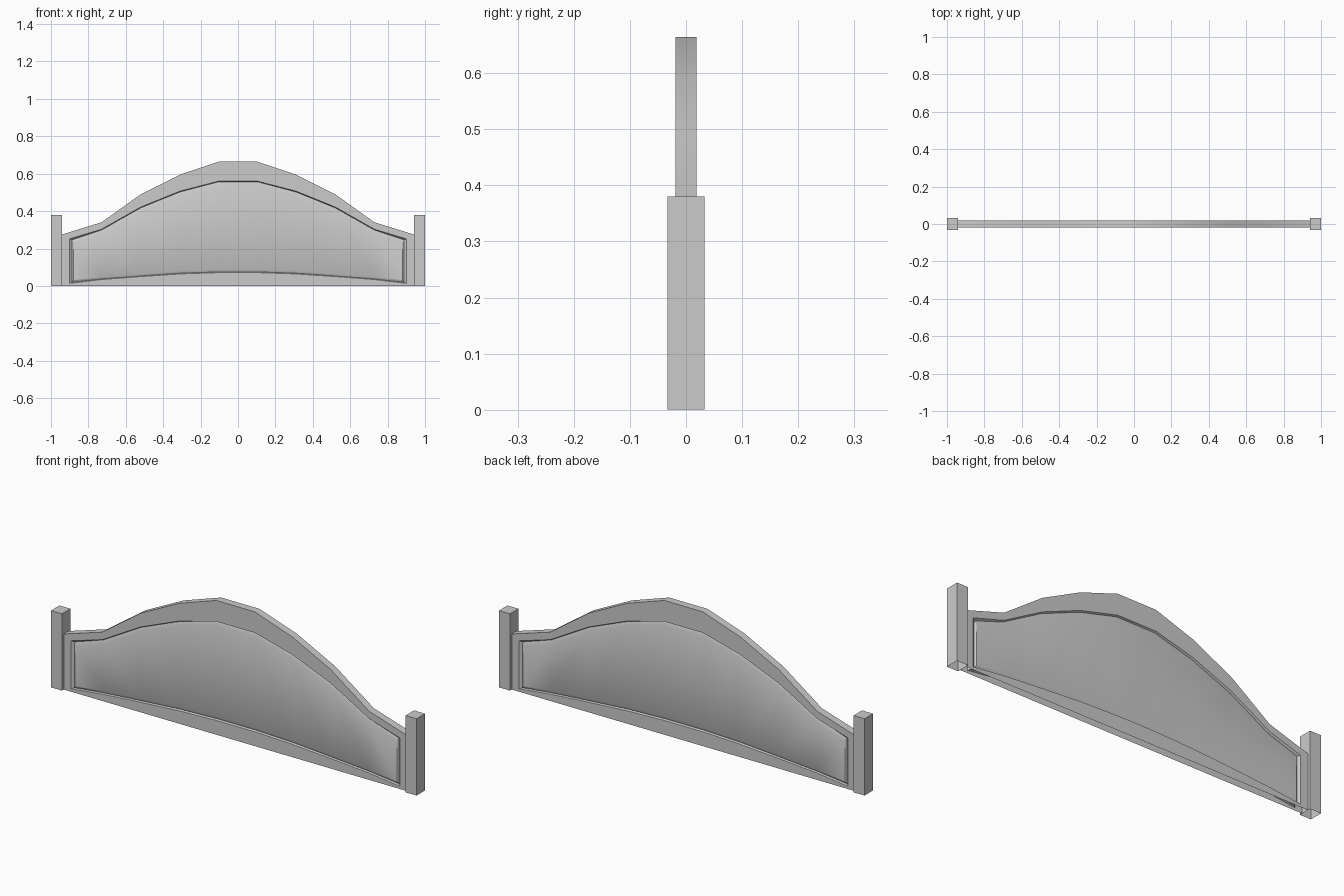
import bpy, bmesh

if "Cube" in bpy.data.objects:
    bpy.data.objects.remove(bpy.data.objects["Cube"])

XS = [0.73, 0.52, 0.31, 0.105]


def finish(name, bm):
    bmesh.ops.remove_doubles(bm, verts=bm.verts, dist=0.0001)
    bmesh.ops.recalc_face_normals(bm, faces=bm.faces)
    me = bpy.data.meshes.new(name)
    bm.to_mesh(me)
    bm.free()
    ob = bpy.data.objects.new(name, me)
    bpy.context.collection.objects.link(ob)
    return ob


def outline(end_x, tops, bottoms):
    """Closed symmetric outline: arched top left to right, then bottom back."""
    xs = [end_x] + XS
    top = [(-x, z) for x, z in zip(xs, tops)] + list(zip(xs, tops))[::-1]
    bot = [(-x, z) for x, z in zip(xs, bottoms)] + list(zip(xs, bottoms))[::-1]
    return top + bot[::-1]


# Board face: outer edge, frame lip, groove floor, raised panel edge
rings = [
    (0.019, outline(0.94, [0.275, 0.34, 0.49, 0.595, 0.664], [0] * 5)),
    (0.019, outline(0.90, [0.252, 0.303, 0.422, 0.507, 0.560], [0.014, 0.034, 0.050, 0.064, 0.071])),
    (0.010, outline(0.888, [0.246, 0.298, 0.417, 0.502, 0.556], [0.019, 0.037, 0.053, 0.068, 0.075])),
    (0.016, outline(0.88, [0.232, 0.284, 0.400, 0.484, 0.540], [0.030, 0.048, 0.065, 0.080, 0.088])),
]

bm = bmesh.new()
outer = []
for side in (-1, 1):
    loops = [[bm.verts.new((x, side * y, z)) for x, z in pts] for y, pts in rings]
    outer.append(loops[0])
    n = len(loops[0])
    for a, b in zip(loops, loops[1:]):
        for i in range(n):
            j = (i + 1) % n
            bm.faces.new((a[i], a[j], b[j], b[i]))
    # Flat raised panel, split into vertical strips
    p = loops[-1]
    for i in range(n // 2 - 1):
        bm.faces.new((p[i], p[i + 1], p[n - 2 - i], p[n - 1 - i]))
# Top edge and ends of the board; the underside stays open
f, b = outer
n = len(f)
for i in list(range(n // 2)) + [n - 1]:
    j = (i + 1) % n
    bm.faces.new((f[i], f[j], b[j], b[i]))
board = finish("arched_panel_board", bm)
bpy.context.view_layer.objects.active = board
board.select_set(True)
bpy.ops.object.shade_smooth_by_angle(angle=0.5)

# End posts, open underneath
for s, name in ((-1, "left_post"), (1, "right_post")):
    bm = bmesh.new()
    bmesh.ops.create_cube(bm, size=1)
    for v in bm.verts:
        v.co = (v.co.x * 0.06 + s * 0.97, v.co.y * 0.066, (v.co.z + 0.5) * 0.38)
    bmesh.ops.delete(bm, geom=[q for q in bm.faces if q.calc_center_median().z < 0.01], context='FACES_ONLY')
    bmesh.ops.recalc_face_normals(bm, faces=bm.faces)
    finish(name, bm)
